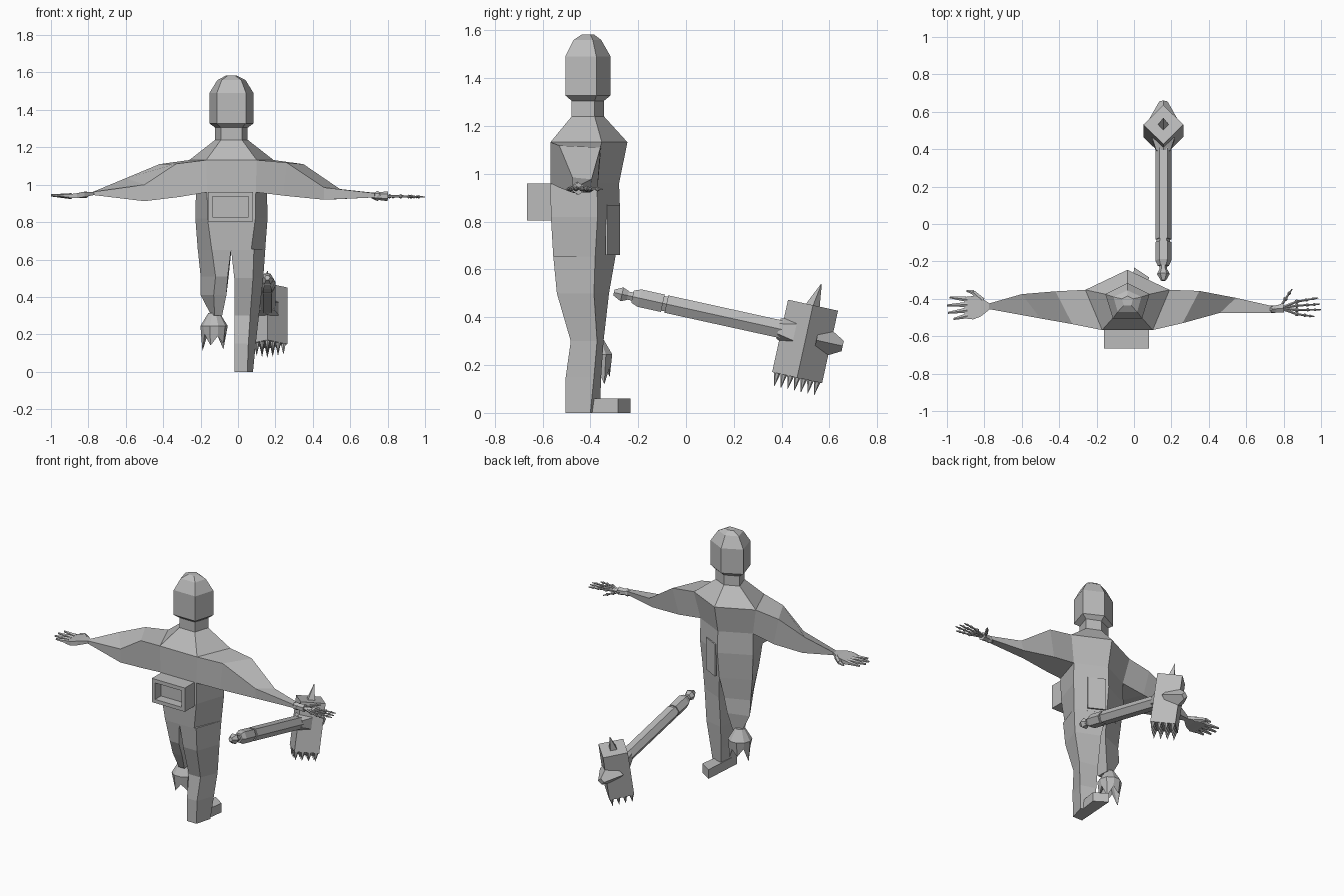
import bpy, bmesh, math
from mathutils import Vector, Matrix

grey = bpy.data.materials.new("plain grey")
grey.diffuse_color = (0.5, 0.5, 0.5, 1)


def finish(name, bm, matrix=None):
    bmesh.ops.recalc_face_normals(bm, faces=bm.faces)
    me = bpy.data.meshes.new(name)
    bm.to_mesh(me)
    bm.free()
    me.materials.append(grey)
    ob = bpy.data.objects.new(name, me)
    if matrix:
        ob.matrix_world = matrix
    bpy.context.collection.objects.link(ob)
    return ob


def loft(bm, rings, start=True, end=True):
    rows = [[bm.verts.new(p) for p in r] for r in rings]
    n = len(rows[0])
    for a, b in zip(rows, rows[1:]):
        for i in range(n):
            j = (i + 1) % n
            bm.faces.new((a[i], a[j], b[j], b[i]))
    if start:
        bm.faces.new(rows[0])
    if end:
        bm.faces.new(rows[-1])


def rod(bm, p, q, r1, r2, sides=5, turn=0.0):
    """Tapered bar from p to q."""
    p, q = Vector(p), Vector(q)
    rot = (q - p).to_track_quat('Z', 'Y').to_matrix().to_4x4()
    m = Matrix.Translation((p + q) / 2) @ rot @ Matrix.Rotation(turn, 4, 'Z')
    bmesh.ops.create_cone(bm, cap_ends=True, segments=sides, radius1=r1,
                          radius2=r2, depth=(q - p).length, matrix=m)


CX = -0.035


def penta(b, w, yb, ys, yf, z):
    """Five-sided section: flat at -y, ridge at +y."""
    return [(CX - b, yb, z), (CX + b, yb, z), (CX + w, ys, z), (CX, yf, z), (CX - w, ys, z)]


# head and neck
bm = bmesh.new()
loft(bm, [
    penta(.056, .087, -.478, -.382, -.343, 1.235),
    penta(.056, .087, -.478, -.382, -.343, 1.305),
    penta(.078, .118, -.505, -.375, -.315, 1.328),
    penta(.078, .118, -.505, -.375, -.315, 1.49),
    penta(.052, .075, -.470, -.390, -.355, 1.56),
    penta(.020, .030, -.435, -.400, -.385, 1.583)])
finish("head", bm)

# torso from neck base to hips
bm = bmesh.new()
loft(bm, [
    penta(.056, .087, -.478, -.382, -.343, 1.24),
    penta(.135, .225, -.567, -.352, -.245, 1.132),
    penta(.130, .190, -.567, -.372, -.28, .96),
    penta(.128, .193, -.565, -.370, -.275, .82),
    penta(.105, .180, -.555, -.380, -.295, .65)])
finish("torso", bm)

# right leg with foot
bm = bmesh.new()
loft(bm, [
    [(-.037, -.555, .655), (.085, -.555, .655), (.146, -.38, .655), (-.035, -.295, .655)],
    [(-.02, -.54, .50), (.08, -.54, .50), (.135, -.385, .50), (-.015, -.322, .50)],
    [(-.02, -.482, .30), (.065, -.482, .30), (.112, -.372, .30), (-.01, -.345, .30)],
    [(-.018, -.503, .15), (.055, -.503, .15), (.095, -.385, .15), (-.005, -.355, .15)],
    [(-.018, -.503, 0), (.05, -.503, 0), (.08, -.40, 0), (0, -.36, 0)]])
loft(bm, [[(-.018, -.50, z), (.05, -.50, z), (.08, -.285, z), (0, -.232, z)] for z in (0, .06)])
finish("right_leg", bm)

# left leg, cut off below the knee
bm = bmesh.new()
loft(bm, [
    [(-.037, -.555, .655), (-.14, -.555, .655), (-.215, -.38, .655), (-.035, -.295, .655)],
    [(-.055, -.535, .51), (-.12, -.535, .51), (-.20, -.385, .51), (-.05, -.325, .51)],
    [(-.062, -.49, .41), (-.13, -.49, .41), (-.20, -.375, .41), (-.065, -.335, .41)],
    [(-.085, -.435, .30), (-.125, -.435, .30), (-.142, -.38, .30), (-.09, -.355, .30)]])
finish("left_leg", bm)

# torn stump hanging below the left leg, with a jagged hem
bm = bmesh.new()
tips = (.11, .20, .14, .19, .15, .20, .12, .19, .15, .20)


def stump_ring(r, zs):
    return [(-.128 + r * math.cos(i * math.tau / 10), -.378 + r * math.sin(i * math.tau / 10), zs[i])
            for i in range(10)]


loft(bm, [stump_ring(.03, [.315] * 10), stump_ring(.073, [.245] * 10),
          stump_ring(.062, tips[5:] + tips[:5]), stump_ring(.025, [.245] * 10)])
finish("torn_stump", bm)

# belly box with a recessed front opening
bm = bmesh.new()
bmesh.ops.create_cube(bm, size=1, matrix=Matrix.Translation((-.04, -.605, .882))
                      @ Matrix.Diagonal((.24, .12, .156, 1)))
bm.faces.ensure_lookup_table()
front = min(bm.faces, key=lambda f: f.calc_center_median().y)
bmesh.ops.inset_region(bm, faces=[front], thickness=.034)
deep = bmesh.ops.extrude_discrete_faces(bm, faces=[front])['faces'][0]
bmesh.ops.translate(bm, verts=deep.verts, vec=(0, .06, 0))
finish("belly_box", bm)

# thin plate on the hip
bm = bmesh.new()
loft(bm, [[(-.02, -.285, z), (.08, -.337, z), (.083, -.328, z), (-.016, -.276, z)] for z in (.66, .87)])
finish("hip_plate", bm)

# arms: four-sided sections running outward (back top, side top, side bottom, back bottom)
bm = bmesh.new()
loft(bm, [
    [(.10, -.567, 1.132), (.19, -.352, 1.132), (.155, -.372, .96), (.095, -.567, .96)],
    [(.26, -.53, 1.118), (.35, -.358, 1.11), (.31, -.37, .942), (.24, -.53, .942)],
    [(.46, -.475, .985), (.545, -.395, .977), (.52, -.40, .922), (.46, -.472, .92)],
    [(.73, -.475, .955), (.745, -.44, .955), (.745, -.44, .935), (.73, -.475, .932)]])
finish("right_arm", bm)
bm = bmesh.new()
loft(bm, [
    [(-.17, -.567, 1.132), (-.26, -.352, 1.132), (-.225, -.372, .96), (-.165, -.567, .96)],
    [(-.33, -.535, 1.112), (-.42, -.36, 1.11), (-.38, -.365, .935), (-.31, -.535, .935)],
    [(-.50, -.505, 1.0), (-.60, -.375, 1.035), (-.58, -.38, .925), (-.50, -.505, .912)],
    [(-.775, -.455, .962), (-.775, -.425, .962), (-.775, -.425, .945), (-.775, -.455, .945)]])
finish("left_arm", bm)

# left hand: flat palm with tapered fingers
bm = bmesh.new()


def slab(x, y0, y1, z0, z1):
    return [(x, y0, z0), (x, y1, z0), (x, y1, z1), (x, y0, z1)]


loft(bm, [slab(-.77, -.455, -.425, .945, .962), slab(-.82, -.495, -.395, .935, .962),
          slab(-.86, -.51, -.385, .928, .955), slab(-.905, -.505, -.39, .93, .948)])
for y, tx, ty in ((-.49, -.965, -.508), (-.46, -.995, -.475), (-.43, -1.0, -.435), (-.403, -.985, -.392)):
    rod(bm, (-.89, y, .939), (tx, ty, .943), .016, .006, 6)
rod(bm, (-.81, -.41, .947), (-.86, -.365, .942), .018, .013, 6)
rod(bm, (-.86, -.365, .942), (-.895, -.357, .937), .013, .006, 6)
finish("left_hand", bm)

# right hand: bare bones with knuckles
bm = bmesh.new()


def bone(p, q, r):
    p, q = Vector(p), Vector(q)
    rod(bm, p, q, r, r * .8)
    bmesh.ops.create_icosphere(bm, subdivisions=1, radius=r * 1.6, matrix=Matrix.Translation(q))


bmesh.ops.create_icosphere(bm, subdivisions=1, radius=.03,
                           matrix=Matrix.Translation((.745, -.455, .94)) @ Matrix.Diagonal((1.2, .8, .9, 1)))
rod(bm, (.74, -.455, .94), (.80, -.45, .938), .02, .026, 6)
for ky, tx, ty in ((-.415, .985, -.395), (-.437, .995, -.428), (-.46, 1.0, -.458), (-.482, .965, -.495)):
    root, knuckle, tip = Vector((.785, -.45, .938)), Vector((.87, ky, .938)), Vector((tx, ty, .934))
    bone(root, knuckle, .008)
    a, b = knuckle.lerp(tip, .45), knuckle.lerp(tip, .75)
    bone(knuckle, a, .0065)
    bone(a, b, .0055)
    rod(bm, b, tip, .006, .003)
bone((.785, -.44, .938), (.81, -.40, .938), .008)
bone((.81, -.40, .938), (.83, -.37, .936), .0065)
rod(bm, (.83, -.37, .936), (.845, -.348, .934), .006, .003)
finish("right_hand", bm)

# spiked hammer, built upright then tilted
tilt = Matrix.Translation((.157, .498, .299)) @ Matrix.Rotation(math.radians(-12.4), 4, 'X')
bm = bmesh.new()
rod(bm, (0, 0, -.155), (0, 0, .155), .107, .107, 4)                      # block, corner forward
rod(bm, (0, 0, .15), (.0, .015, .248), .03, .002, 4)                      # top spike
rod(bm, (0, .045, .015), (0, .158, .015), .085, .022, 4)                  # rear point
rod(bm, (0, -.05, .028), (0, -.12, .028), .07, .043, 6)                   # handle socket
for i in range(4):                                                        # bottom teeth
    for j in range(4):
        x, y = (i - j) * .0285, (i + j - 3) * .0285
        rod(bm, (x, y, -.15), (x, y, -.21), .015, .001, 6)
finish("hammer_head", bm, tilt)

bm = bmesh.new()
for y0, y1, r0, r1 in ((-.06, -.60, .043, .043), (-.60, -.625, .036, .036), (-.615, -.715, .043, .043),
                       (-.715, -.745, .043, .03), (-.745, -.77, .02, .02),
                       (-.765, -.79, .022, .034), (-.79, -.825, .034, .014)):
    rod(bm, (0, y0, .028), (0, y1, .028), r0, r1, 6, math.pi / 6)
finish("hammer_handle", bm, tilt)
